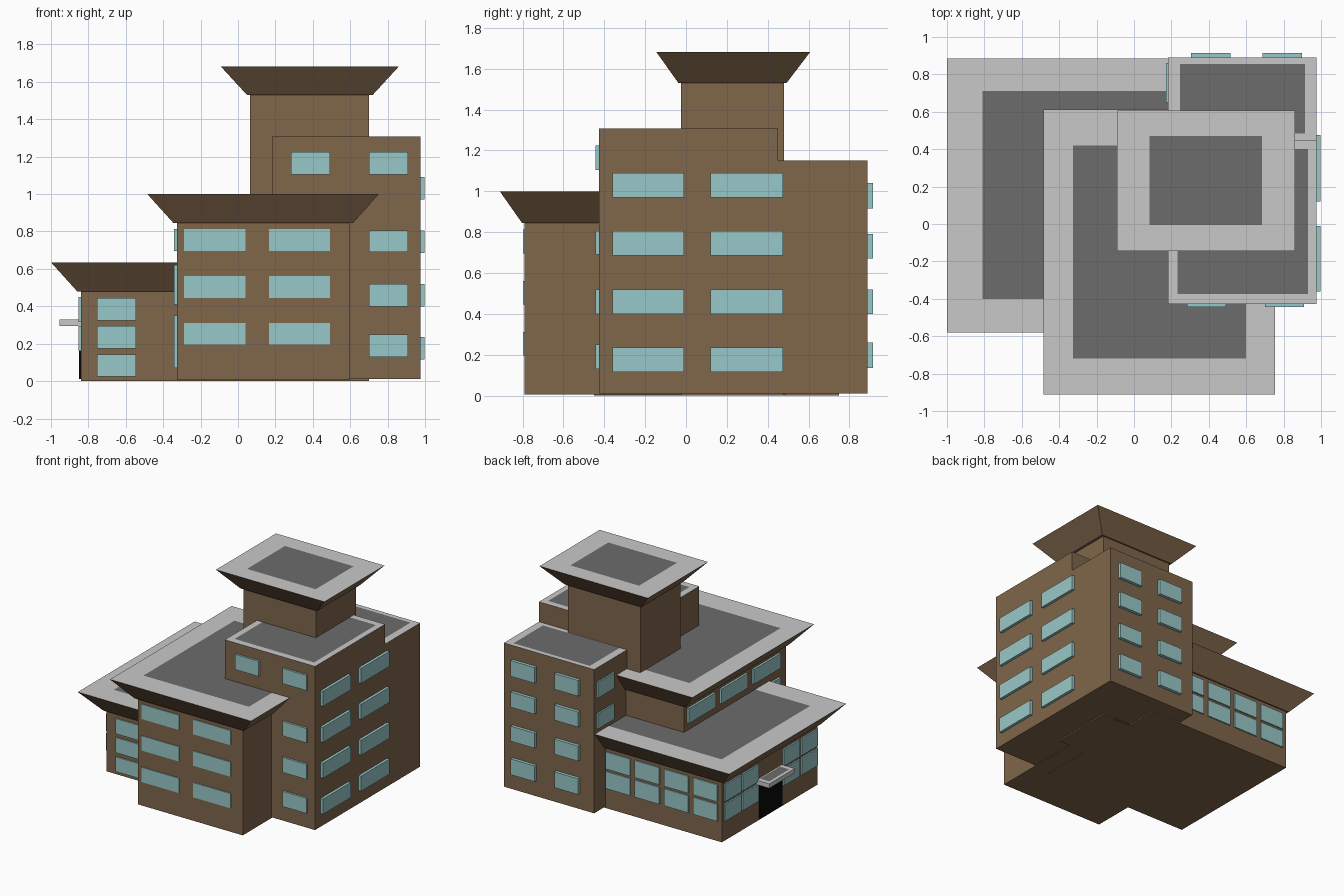
import bpy
import bmesh

cube = bpy.data.objects.get("Cube")
if cube:
    bpy.data.objects.remove(cube, do_unlink=True)


def material(name, rgb):
    m = bpy.data.materials.new(name)
    m.use_nodes = True
    m.diffuse_color = (*rgb, 1)
    bsdf = next(n for n in m.node_tree.nodes if n.type == 'BSDF_PRINCIPLED')
    bsdf.inputs["Base Color"].default_value = (*rgb, 1)
    return m


BROWN = material("brown wall", (0.215, 0.132, 0.07))
LIGHT = material("light grey trim", (0.584, 0.584, 0.584))
DARK = material("dark grey roofing", (0.15, 0.15, 0.15))
GLASS = material("pale teal glass", (0.315, 0.58, 0.58))
BLACK = material("black door", (0.003, 0.003, 0.003))


def finish(bm, name, mats):
    bmesh.ops.recalc_face_normals(bm, faces=bm.faces)
    me = bpy.data.meshes.new(name)
    bm.to_mesh(me)
    bm.free()
    for m in mats:
        me.materials.append(m)
    ob = bpy.data.objects.new(name, me)
    bpy.context.collection.objects.link(ob)


def ring(bm, rect, z):
    x0, x1, y0, y1 = rect
    return [bm.verts.new((x, y, z)) for x, y in ((x0, y0), (x1, y0), (x1, y1), (x0, y1))]


def block(name, low, top, z0, z1, inner=None, mats=(BROWN, LIGHT, DARK)):
    """Straight or flared block; inner is the dark rectangle on its top."""
    bm = bmesh.new()
    a, b = ring(bm, low, z0), ring(bm, top, z1)
    bm.faces.new(a)
    for i in range(4):
        j = (i + 1) % 4
        bm.faces.new((a[i], a[j], b[j], b[i]))
    if inner:
        c = ring(bm, inner, z1)
        for i in range(4):
            j = (i + 1) % 4
            bm.faces.new((b[i], b[j], c[j], c[i])).material_index = 1
        bm.faces.new(c).material_index = 2
    else:
        bm.faces.new(b)
    finish(bm, name, mats)


def panels(name, axis, wall, depth, spans, rows, mat=GLASS):
    """Grid of raised panes on a wall facing along the axis, depth gives the side."""
    bm = bmesh.new()
    near, far = sorted((wall - depth * 0.2, wall + depth))
    for s0, s1 in spans:
        for z0, z1 in rows:
            rect = (near, far, s0, s1) if axis == 'x' else (s0, s1, near, far)
            a, b = ring(bm, rect, z0), ring(bm, rect, z1)
            bm.faces.new(a)
            bm.faces.new(b)
            for i in range(4):
                j = (i + 1) % 4
                bm.faces.new((a[i], a[j], b[j], b[i]))
    finish(bm, name, [mat])


# Low entrance wing
low = (-0.84, 0.45, -0.45, 0.75)
block("low_wing_walls", low, low, 0, 0.49)
block("low_wing_roof", (-0.86, 0.40, -0.46, 0.76), (-1.0, 0.45, -0.58, 0.885),
      0.48, 0.635, (-0.81, 0.27, -0.40, 0.71))

# Middle wing
mid = (-0.325, 0.595, -0.79, 0.49)
block("middle_wing_walls", mid, mid, 0.005, 0.85)
block("middle_wing_roof", (-0.345, 0.615, -0.803, 0.505), (-0.485, 0.753, -0.912, 0.612),
      0.845, 1.0, (-0.325, 0.60, -0.72, 0.42))

# Tall side blocks
front = (0.183, 0.975, -0.427, 0.45)
block("front_side_block", front, front, 0.01, 1.308, (0.233, 0.93, -0.375, 0.40))
back = (0.183, 0.975, 0.45, 0.89)
block("back_side_block", back, back, 0.01, 1.15, (0.245, 0.915, 0.485, 0.855))

# Central tower
tower = (0.065, 0.70, -0.025, 0.48)
block("tower_walls", tower, tower, 0, 1.54)
block("tower_roof", (0.048, 0.72, -0.037, 0.492), (-0.092, 0.86, -0.145, 0.608),
      1.53, 1.682, (0.083, 0.685, -0.005, 0.47))

# Side block windows
rows = [(z, z + 0.12) for z in (0.115, 0.40, 0.685, 0.97)]
panels("side_block_side_windows", 'x', 0.975, 0.022, [(-0.36, -0.01), (0.12, 0.475)], rows)
panels("front_block_top_windows", 'y', -0.427, -0.016, [(0.283, 0.492), (0.70, 0.91)],
       [(1.105, 1.225)])
panels("front_block_windows", 'y', -0.427, -0.016, [(0.70, 0.91)],
       [(0.13, 0.25), (0.40, 0.52), (0.69, 0.805)])
rows = [(0.135, 0.26), (0.40, 0.52), (0.67, 0.79), (0.915, 1.04)]
panels("back_block_windows", 'y', 0.89, 0.025, [(0.305, 0.515), (0.688, 0.898)], rows)
panels("back_block_inner_windows", 'x', 0.183, -0.012, [(0.65, 0.86)], rows[2:])

# Middle wing windows
rows = [(z, z + 0.117) for z in (0.195, 0.445, 0.695)]
panels("middle_front_windows", 'y', -0.79, -0.008, [(-0.29, 0.04), (0.165, 0.492)], rows)
panels("middle_side_windows", 'x', -0.325, -0.017,
       [(y, y + 0.335) for y in (-0.70, -0.29, 0.115)], rows[2:])
panels("middle_lower_side_windows", 'x', -0.325, -0.017, [(-0.70, -0.49)],
       [(0.07, 0.35), (0.41, 0.62)])

# Low wing windows
panels("low_front_windows", 'y', -0.45, -0.01, [(-0.755, -0.545)],
       [(0.025, 0.142), (0.175, 0.295), (0.325, 0.445)])
rows = [(0.16, 0.295), (0.315, 0.45)]
panels("low_back_windows", 'y', 0.75, 0.01,
       [(-0.805 + 0.255 * i, -0.592 + 0.255 * i) for i in range(4)], rows)
panels("low_side_windows", 'x', -0.84, -0.012,
       [(y, y + 0.205) for y in (-0.44, -0.215, 0.3, 0.52)], rows)

# Entrance door and canopy
panels("entrance_door", 'x', -0.84, -0.009, [(0.005, 0.285)], [(0.012, 0.295)], BLACK)
canopy = (-0.955, -0.83, 0.0, 0.32)
block("entrance_canopy", canopy, canopy, 0.295, 0.33, (-0.93, -0.85, 0.035, 0.285),
      (LIGHT, LIGHT, DARK))
